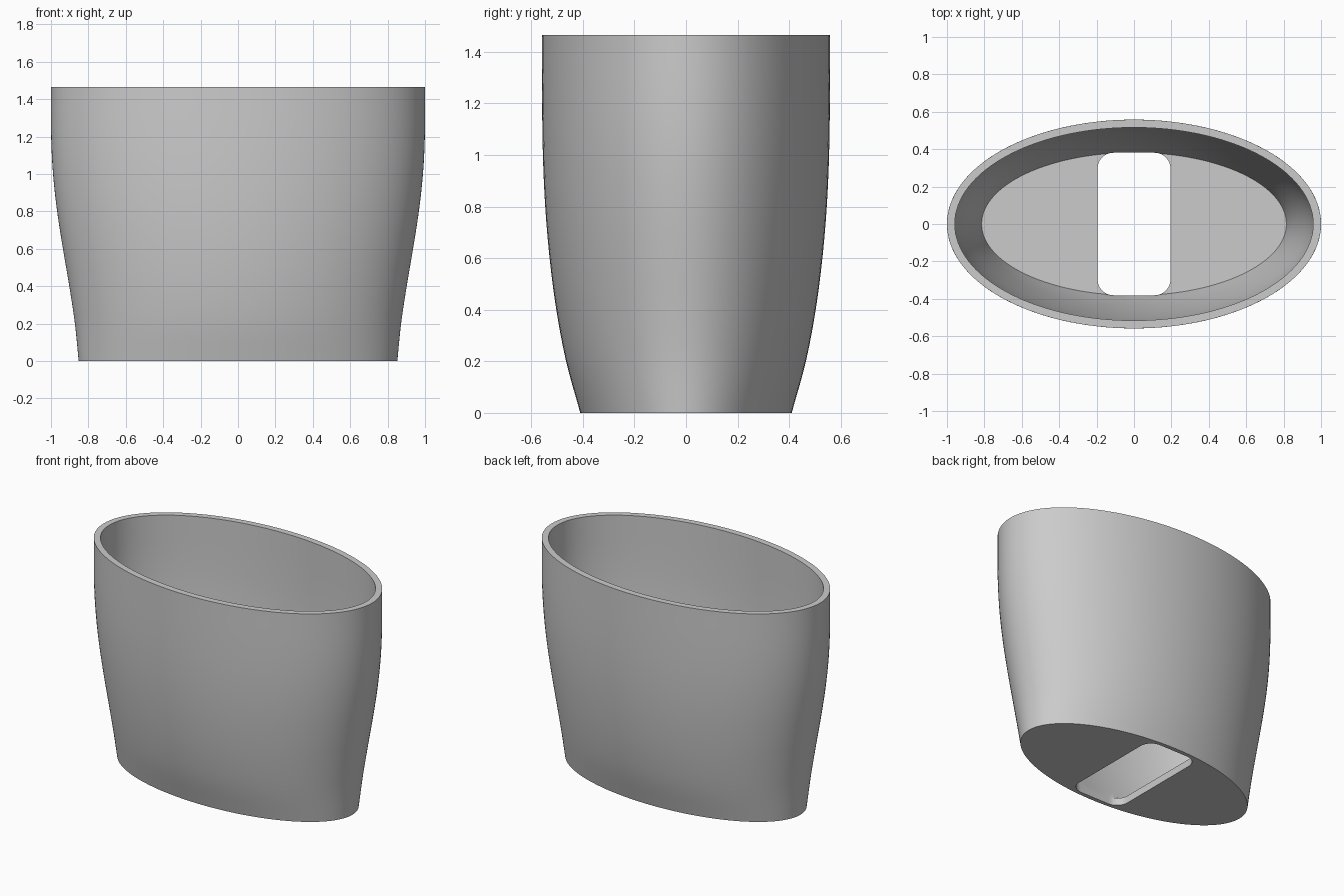
import bpy, bmesh, math

if "Cube" in bpy.data.objects:
    bpy.data.objects.remove(bpy.data.objects["Cube"])

HEIGHT, FLOOR, WALL, SEGMENTS = 1.465, 0.05, 0.042, 128
# Half width and half depth of the oval at each height
PROFILE = [(0.0, 0.852, 0.410), (0.2, 0.872, 0.465), (0.4, 0.902, 0.503),
           (0.6, 0.936, 0.529), (0.8, 0.967, 0.546), (1.0, 0.989, 0.555),
           (1.2, 0.999, 0.558), (HEIGHT, 1.0, 0.558)]


def half_sizes(z):
    """Smooth (Hermite) interpolation of the oval's half sizes."""
    last = len(PROFILE) - 1
    i = max(k for k in range(last) if PROFILE[k][0] <= z)

    def slope(k, axis):
        a, b = PROFILE[max(k - 1, 0)], PROFILE[min(k + 1, last)]
        return (b[axis] - a[axis]) / (b[0] - a[0])

    p, q = PROFILE[i], PROFILE[i + 1]
    h = q[0] - p[0]
    t = (z - p[0]) / h
    return [(2*t**3 - 3*t**2 + 1) * p[n] + (t**3 - 2*t**2 + t) * h * slope(i, n)
            + (3*t**2 - 2*t**3) * q[n] + (t**3 - t**2) * h * slope(i + 1, n)
            for n in (1, 2)]


def loft(name, rings):
    """Skin a closed solid through a list of point rings."""
    bm = bmesh.new()
    loops = [[bm.verts.new(p) for p in ring] for ring in rings]
    for low, high in zip(loops, loops[1:]):
        for i in range(len(low)):
            j = (i + 1) % len(low)
            bm.faces.new((low[i], low[j], high[j], high[i]))
    bm.faces.new(loops[0][::-1])
    bm.faces.new(loops[-1])
    bmesh.ops.recalc_face_normals(bm, faces=bm.faces)
    mesh = bpy.data.meshes.new(name)
    bm.to_mesh(mesh)
    bm.free()
    obj = bpy.data.objects.new(name, mesh)
    bpy.context.collection.objects.link(obj)
    return obj


def oval(z, inset=0.0):
    a, b = half_sizes(z)
    angles = [2 * math.pi * i / SEGMENTS for i in range(SEGMENTS)]
    return [((a - inset) * math.cos(t), (b - inset) * math.sin(t), z) for t in angles]


def rounded_slot(z, half_x=0.195, half_y=0.381, radius=0.085, steps=10):
    points = []
    for corner, (sx, sy) in enumerate([(1, 1), (-1, 1), (-1, -1), (1, -1)]):
        for k in range(steps + 1):
            t = math.pi / 2 * (corner + k / steps)
            points.append((sx * (half_x - radius) + radius * math.cos(t),
                           sy * (half_y - radius) + radius * math.sin(t), z))
    return points


# Oval vessel: outside wall up, over the rim, inside wall down to the floor
N = 28
outer = [oval(HEIGHT * i / N) for i in range(N + 1)]
inner = [oval(HEIGHT + (FLOOR - HEIGHT) * i / N, WALL) for i in range(N + 1)]
vessel = loft("oval_vessel", outer + inner)

# Rounded slot through the floor
cutter = loft("slot_cutter", [rounded_slot(-0.1), rounded_slot(FLOOR + 0.03)])
cutter.hide_render = True
mod = vessel.modifiers.new("floor_slot", 'BOOLEAN')
mod.object, mod.operation, mod.solver = cutter, 'DIFFERENCE', 'EXACT'

bpy.context.view_layer.objects.active = vessel
vessel.select_set(True)
bpy.ops.object.modifier_apply(modifier=mod.name)
bpy.data.objects.remove(cutter)
bpy.ops.object.shade_smooth_by_angle(angle=math.radians(30))
